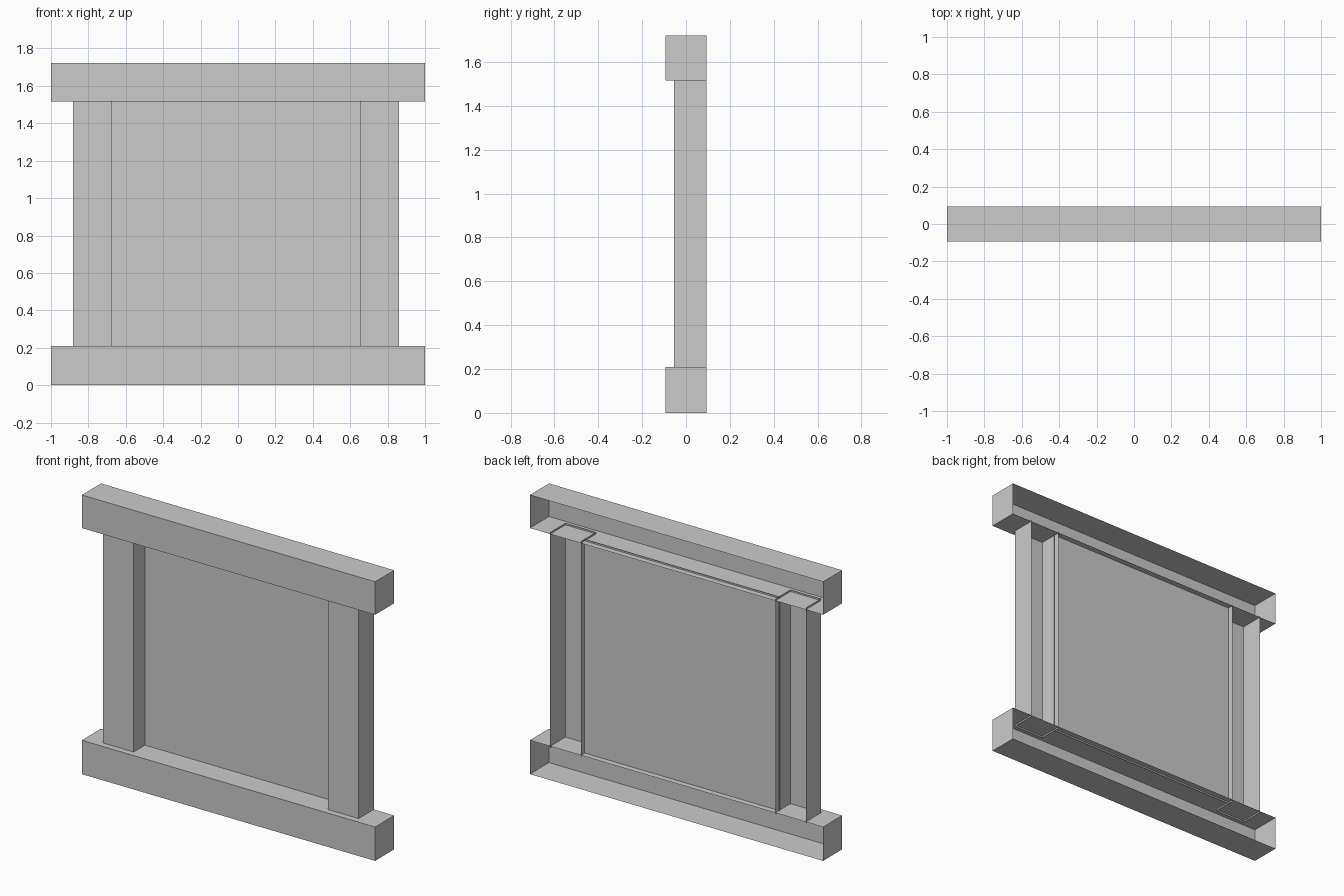
import bpy, bmesh

if "Cube" in bpy.data.objects:
    bpy.data.objects.remove(bpy.data.objects["Cube"])

FRONT, BACK = -0.093, 0.093


def shell(name, x, y, z, open_sides):
    """Box from ranges, with the faces whose normals are in open_sides removed."""
    bm = bmesh.new()
    bmesh.ops.create_cube(bm, size=1)
    bm.normal_update()
    gone = [f for f in bm.faces
            if tuple(round(c) for c in f.normal) in open_sides]
    bmesh.ops.delete(bm, geom=gone, context='FACES')
    for v in bm.verts:
        v.co = [r[0] if c < 0 else r[1] for c, r in zip(v.co, (x, y, z))]
    me = bpy.data.meshes.new(name)
    bm.to_mesh(me)
    bm.free()
    ob = bpy.data.objects.new(name, me)
    bpy.context.collection.objects.link(ob)
    return ob


REAR, TOP, BOTTOM = (0, 1, 0), (0, 0, 1), (0, 0, -1)
LEFT, RIGHT = (-1, 0, 0), (1, 0, 0)

# Rails: hollow beams open at the back
for name, z in (("bottom_rail", (0, 0.209)), ("top_rail", (1.517, 1.721))):
    shell(name, (-1, 1), (FRONT, BACK), z, {REAR})

# Posts: U-shaped channels whose ends poke slightly into the rails
for name, x in (("left_post", (-0.882, -0.674)), ("right_post", (0.652, 0.861))):
    shell(name, x, (-0.055, BACK), (0.199, 1.527), {REAR, TOP, BOTTOM})

# Panel: a single recessed sheet between the posts
shell("panel", (-0.68, 0.658), (0.056, BACK), (0.199, 1.527),
      {REAR, TOP, BOTTOM, LEFT, RIGHT})
